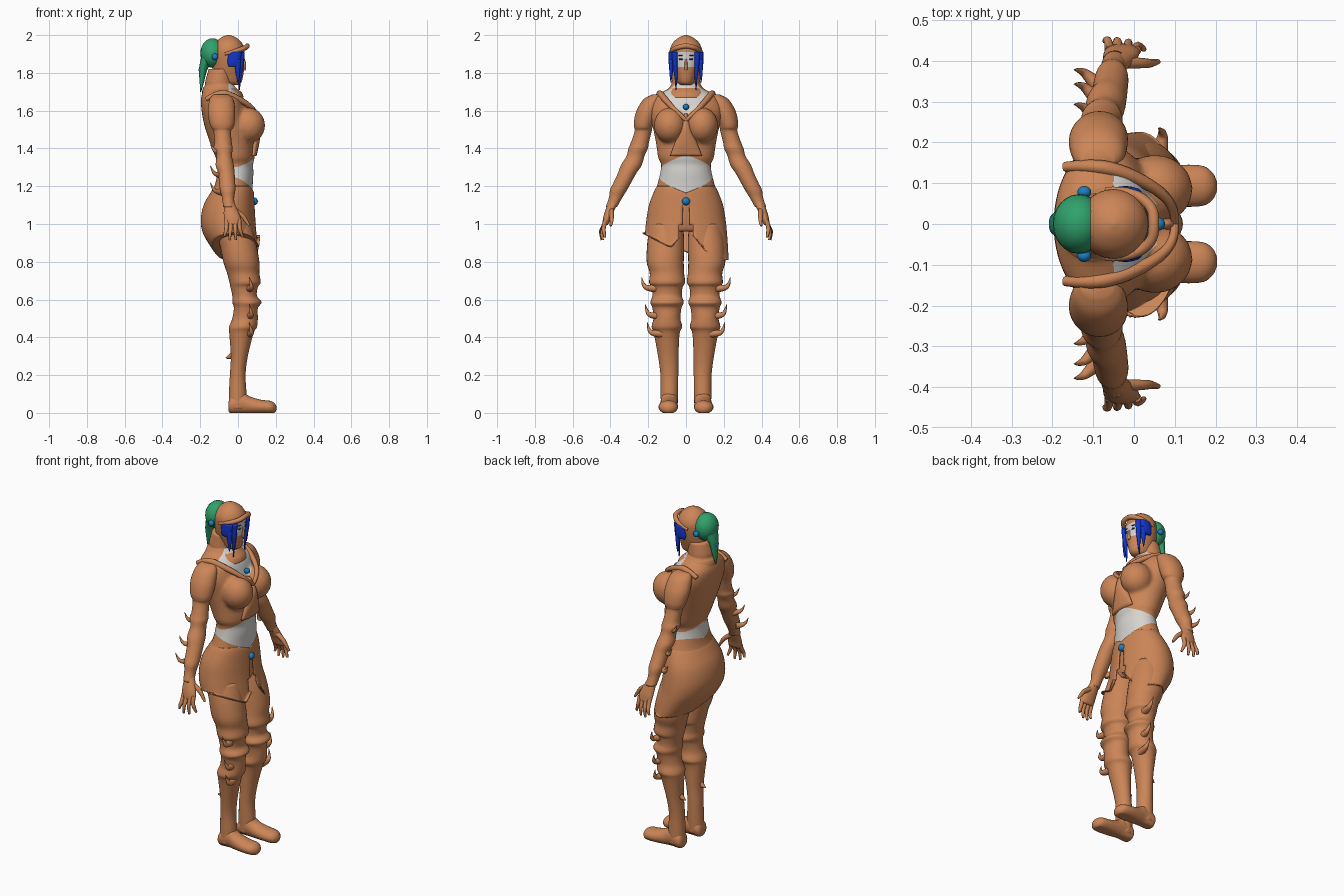
import bpy, bmesh, math
from mathutils import Vector, Matrix


def mat(name, c):
    m = bpy.data.materials.new(name)
    m.diffuse_color = (*c, 1)
    return m


ORANGE = mat("orange cloth", (0.60, 0.235, 0.095))
WHITE = mat("pale skin", (0.68, 0.66, 0.63))
GREEN = mat("green hood", (0.03, 0.36, 0.15))
BLUE = mat("blue hair", (0.006, 0.035, 0.60))
GEM = mat("light blue gem", (0.012, 0.21, 0.53))
DARK = mat("dark eye", (0.03, 0.04, 0.09))


def make(name, bm, *mats):
    bmesh.ops.recalc_face_normals(bm, faces=bm.faces[:])
    me = bpy.data.meshes.new(name)
    for f in bm.faces:
        f.smooth = True
    bm.to_mesh(me)
    bm.free()
    for m in mats:
        me.materials.append(m)
    ob = bpy.data.objects.new(name, me)
    bpy.context.collection.objects.link(ob)
    return ob


def rings(bm, secs, axis='z', n=32, sub=4, cap=True, s=1):
    """Loft of ellipses; each section is (position, a0, a1, b0, b1) bounds."""
    pts = [Vector(q) for q in secs]
    full = []
    for i in range(len(pts) - 1):
        p0, p1, p2, p3 = pts[max(i - 1, 0)], pts[i], pts[i + 1], pts[min(i + 2, len(pts) - 1)]
        for k in range(sub):
            t = k / sub
            full.append(0.5 * (2 * p1 + (p2 - p0) * t + (2 * p0 - 5 * p1 + 4 * p2 - p3) * t * t
                               + (3 * p1 - p0 - 3 * p2 + p3) * t ** 3))
    full.append(pts[-1])
    loops = []
    for p, a0, a1, b0, b1 in full:
        loop = []
        for k in range(n):
            w = 2 * math.pi * k / n
            a = (a0 + a1) / 2 + (a1 - a0) / 2 * math.cos(w)
            b = (b0 + b1) / 2 + (b1 - b0) / 2 * math.sin(w)
            loop.append(bm.verts.new((a, b * s, p) if axis == 'z' else (p, a * s, max(b, 0))))
        loops.append(loop)
    for l0, l1 in zip(loops, loops[1:]):
        for k in range(n):
            bm.faces.new((l0[k], l0[(k + 1) % n], l1[(k + 1) % n], l1[k]))
    if cap:
        bm.faces.new(loops[0])
        bm.faces.new(loops[-1])


def loft(name, secs, m, **kw):
    bm = bmesh.new()
    rings(bm, secs, **kw)
    return make(name, bm, m)


def blob(bm, c, r):
    bmesh.ops.create_uvsphere(bm, u_segments=24, v_segments=14, radius=1,
                              matrix=Matrix.Translation(c) @ Matrix.Diagonal((*r, 1)))


def ball(name, c, r, m):
    bm = bmesh.new()
    blob(bm, c, r)
    return make(name, bm, m)


def bake(ob):
    me = bpy.data.meshes.new_from_object(ob.evaluated_get(bpy.context.evaluated_depsgraph_get()))
    name = ob.name
    bpy.data.objects.remove(ob)
    new = bpy.data.objects.new(name, me)
    bpy.context.collection.objects.link(new)
    for p in me.polygons:
        p.use_smooth = True
    return new


def tube(name, pts, m, s=1):
    """Tapered round tube through (x, y, z, radius) points."""
    cu = bpy.data.curves.new(name, 'CURVE')
    cu.dimensions = '3D'
    cu.bevel_depth = 1
    cu.bevel_resolution = 2
    cu.use_fill_caps = True
    sp = cu.splines.new('NURBS')
    sp.points.add(len(pts) - 1)
    for p, (x, y, z, r) in zip(sp.points, pts):
        p.co = (x, y * s, z, 1)
        p.radius = r
    sp.order_u = 3
    sp.use_endpoint_u = True
    sp.resolution_u = 5
    cu.materials.append(m)
    ob = bpy.data.objects.new(name, cu)
    bpy.context.collection.objects.link(ob)
    return bake(ob)


def paint(ob, planes, rule):
    """Cut along planes z = a + b*y + c*x, then colour faces by rule."""
    bm = bmesh.new()
    bm.from_mesh(ob.data)
    for a, b, c in planes:
        bmesh.ops.bisect_plane(bm, geom=bm.verts[:] + bm.edges[:] + bm.faces[:],
                               plane_co=(0, 0, a), plane_no=Vector((-c, -b, 1)).normalized())
    for f in bm.faces:
        f.material_index = int(rule(*f.calc_center_median()))
    bm.to_mesh(ob.data)
    bm.free()


# Torso: body loft fused with bust, then bare neckline and midriff cut in
bm = bmesh.new()
rings(bm, [(z, x0, x1, -y, y) for z, x0, x1, y in [
    (.96, -.14, .06, .11), (1.02, -.175, .072, .18), (1.1, -.17, .078, .185), (1.2, -.125, .078, .155),
    (1.27, -.11, .082, .137), (1.32, -.105, .08, .132), (1.35, -.118, .088, .148), (1.42, -.145, .088, .158),
    (1.52, -.178, .07, .178), (1.6, -.193, .05, .2), (1.66, -.197, .03, .185), (1.69, -.19, .01, .145),
    (1.72, -.18, -.01, .09), (1.75, -.17, -.03, .075)]])
for s in (1, -1):
    blob(bm, (.052, s * .085, 1.522), (.092, .085, .095))
torso = make("torso", bm, ORANGE, WHITE)
rm = torso.modifiers.new("fuse", 'REMESH')
rm.mode = 'VOXEL'
rm.voxel_size = .011
sm = torso.modifiers.new("soften", 'SMOOTH')
sm.iterations = 4
torso = bake(torso)
paint(torso, [(1.575, .7, 0), (1.575, -.7, 0), (1.193, .35, -.35), (1.193, -.35, -.35),
              (1.349, -.35, .2), (1.349, .35, .2)],
      lambda x, y, z: (x > -.05 and z > 1.575 + .7 * abs(y))
      or (1.193 + .35 * abs(y) - .35 * x < z < 1.349 - .35 * abs(y) + .2 * x))

# Skirt with slanted hem and open front
bm = bmesh.new()
rings(bm, [(z, x0, x1, -y, y) for z, x0, x1, y in [
    (.8, -.09, .118, .226), (.88, -.145, .108, .222), (.95, -.185, .1, .217), (1.02, -.197, .093, .21),
    (1.1, -.182, .088, .196), (1.17, -.143, .084, .17), (1.2, -.122, .078, .154)]], n=72, sub=6, cap=False)
for v in bm.verts:
    x, y, z = v.co
    if y < 0:
        hem = .88 + .5 * (-y - .08) if y < -.08 or x > 0 else .85 - .375 * y
        if x > 0 and y > -.08:
            hem = .88 + 1.2 * (y + .08)
    else:
        hem = max(.815, .94 - 1.2 * (y - .04)) if x > 0 else .815 + max(0, .035 - .4 * y)
    v.co.z = max(z, hem)
    top = 1.193 + .35 * abs(y) - .35 * x
    v.co.z = min(v.co.z, top)
bmesh.ops.remove_doubles(bm, verts=bm.verts[:], dist=.0005)
bmesh.ops.delete(bm, geom=[f for f in bm.faces if f.calc_center_median().x > 0 and
                           abs(f.calc_center_median().y) < .13 * (1.12 - f.calc_center_median().z) + .012
                           and f.calc_center_median().z < 1.1], context='FACES')
skirt = make("skirt", bm, ORANGE)
so = skirt.modifiers.new("thickness", 'SOLIDIFY')
so.thickness = .006

# Neck scarf, head with bare eye strip, hood brim, nose
loft("scarf", [(1.67, -.185, .03, -.125, .125), (1.695, -.19, .02, -.11, .11), (1.72, -.185, -.01, -.092, .092),
               (1.735, -.175, -.025, -.078, .078), (1.76, -.172, -.03, -.075, .075), (1.82, -.155, -.03, -.068, .068)], ORANGE)
head = loft("head", [(1.735, -.07, 0, -.025, .025), (1.75, -.11, .018, -.045, .045), (1.79, -.13, .028, -.06, .06),
                     (1.84, -.135, .033, -.075, .075), (1.89, -.137, .034, -.084, .084), (1.93, -.133, .034, -.083, .083),
                     (1.965, -.115, .016, -.065, .065), (1.99, -.085, -.015, -.033, .033),
                     (2.0, -.055, -.045, -.005, .005)], ORANGE)
head.data.materials.append(WHITE)
paint(head, [(1.83, 0, 0), (1.91, 0, 0)], lambda x, y, z: x > -.01 and 1.83 < z < 1.91)
tube("hood_brim", [(-.07, -.083, 1.9, .008), (-.01, -.082, 1.915, .012), (.045, -.045, 1.935, .014), (.05, 0, 1.945, .014),
                   (.045, .045, 1.935, .014), (-.01, .082, 1.915, .012), (-.07, .083, 1.9, .008)], ORANGE)
tube("nose", [(.03, 0, 1.875, .005), (.04, 0, 1.84, .009), (.032, 0, 1.815, .008)], ORANGE)

# Green back hood and tail
ball("back_hood", (-.135, 0, 1.905), (.064, .073, .078), GREEN)
loft("hood_tail", [(1.70, -.2, -.195, -.004, .004), (1.75, -.203, -.18, -.018, .018), (1.81, -.207, -.165, -.03, .03),
                   (1.86, -.2, -.14, -.045, .045), (1.9, -.19, -.12, -.055, .055)], GREEN, n=16)
ball("tail_gem", (-.197, 0, 1.815), (.012, .025, .012), GEM)
ball("chest_gem", (.06, 0, 1.62), (.016, .016, .016), GEM)
ball("waist_gem", (.085, 0, 1.12), (.02, .021, .021), GEM)

# Folded cloth below the bust
loft("front_fold", [(1.36, .065, .098, -.085, .085), (1.44, .06, .115, -.055, .055), (1.52, .05, .118, -.025, .025),
                    (1.585, .04, .085, -.008, .008)], ORANGE, n=20)

for s, side in ((1, "left"), (-1, "right")):
    def L(name, secs, m=ORANGE, **kw):
        return loft(side + "_" + name, secs, m, s=s, **kw)

    def T(name, pts, m=ORANGE):
        return tube(side + "_" + name, pts, m, s)

    # Leg with rolled armour bands
    L("leg", [(1.0, -.14, .07, .015, .19), (.9, -.1, .095, .01, .205), (.8, -.078, .113, .012, .208),
              (.74, -.058, .113, .01, .192), (.69, -.045, .12, .005, .195), (.665, -.04, .105, .018, .182),
              (.62, -.03, .1, .022, .178), (.585, -.03, .125, .012, .188), (.555, -.022, .105, .024, .178),
              (.5, -.03, .105, .03, .172), (.455, -.047, .1, .02, .182), (.42, -.046, .082, .034, .17),
              (.3, -.038, .052, .04, .148), (.2, -.043, .04, .041, .135), (.1, -.048, .045, .042, .134),
              (.02, -.048, .045, .045, .133)])
    L("foot", [(-.05, .06, .12, .01, .06), (-.035, .047, .133, -.005, .09), (.02, .044, .134, -.005, .115),
               (.06, .044, .138, -.005, .088), (.12, .042, .145, -.005, .07), (.17, .045, .142, -.005, .064),
               (.193, .06, .125, .0, .052), (.203, .08, .105, .015, .035)], axis='x')
    for i, (z, y) in enumerate([(.67, .235), (.525, .215), (.43, .205)]):
        T(f"leg_spike_{i}", [(.06, y - .075, z - .01, .022), (.07, y - .03, z - .012, .016),
                             (.07, y - .006, z + .01, .009), (.06, y, z + .05, .001)])
    T("calf_spike", [(-.02, .095, .31, .02), (-.045, .095, .295, .014), (-.065, .095, .29, .002)])

    # Arm: puffed sleeve then banded forearm
    L("arm", [(1.685, -.13, -.05, .13, .18), (1.66, -.15, -.025, .12, .225), (1.6, -.16, -.015, .14, .262),
              (1.54, -.152, -.018, .165, .276), (1.51, -.142, -.025, .178, .274), (1.49, -.13, -.037, .182, .272),
              (1.43, -.125, -.033, .197, .292), (1.4, -.13, -.028, .202, .305), (1.36, -.115, -.032, .22, .315),
              (1.31, -.118, -.022, .235, .345), (1.27, -.105, -.018, .262, .36), (1.22, -.1, -.015, .29, .383),
              (1.18, -.095, -.014, .312, .402), (1.14, -.085, -.02, .337, .408), (1.09, -.078, -.018, .365, .425)])
    for i, (y, z) in enumerate([(.285, 1.4), (.335, 1.28), (.37, 1.19)]):
        T(f"arm_spike_{i}", [(-.09, y - .03, z - .02, .02), (-.115, y - .003, z - .02, .013),
                             (-.135, y + .008, z, .007), (-.147, y + .008, z + .03, .001)])

    # Hand
    L("palm", [(1.12, -.072, -.022, .355, .41), (1.08, -.075, -.005, .375, .425), (1.04, -.075, .012, .395, .437),
               (1.005, -.07, .015, .408, .442), (.995, -.06, .005, .415, .437)], n=16)
    for i, (x, tx, ty, tz) in enumerate([(-.06, -.072, .452, .935), (-.038, -.045, .45, .915),
                                         (-.015, -.012, .445, .915), (.006, .025, .432, .93)]):
        T(f"finger_{i}", [(x, .425, 1.02, .012), (x, .437, .985, .0115), ((x + tx) / 2, ty + .003, .955, .01),
                          (tx, ty - .004, tz, .006)])
    T("thumb", [(-.03, .395, 1.08, .015), (.015, .395, 1.055, .013), (.042, .393, 1.02, .011), (.06, .398, .99, .006)])

    # Jacket lapel roll over shoulder and bust
    T("lapel", [(-.17, .14, 1.66, .012), (-.1, .145, 1.7, .018), (-.02, .125, 1.675, .018), (.06, .085, 1.63, .014),
                (.1, .04, 1.585, .012), (.1, .0, 1.55, .01)])

    # Blue hair locks, eyes and ear gem
    L("hair", [(1.835, -.05, .008, .07, .088), (1.86, -.056, .012, .066, .093), (1.91, -.055, .02, .06, .092)], BLUE, n=16)
    L("side_lock", [(1.75, -.003, .002, .078, .082), (1.8, -.012, .01, .07, .088), (1.87, -.02, .015, .065, .09)], BLUE, n=12)
    L("front_lock", [(1.71, .004, .01, .052, .056), (1.77, .003, .017, .046, .06), (1.84, .0, .03, .045, .07),
                     (1.91, -.005, .035, .042, .076)], BLUE, n=12)
    ball(side + "_eye", (.029, s * .026, 1.872), (.006, .012, .005), DARK)
    ball(side + "_eyebrow", (.029, s * .028, 1.892), (.006, .014, .0025), DARK)
    ball(side + "_ear_gem", (-.122, s * .078, 1.885), (.017, .015, .017), GEM)
